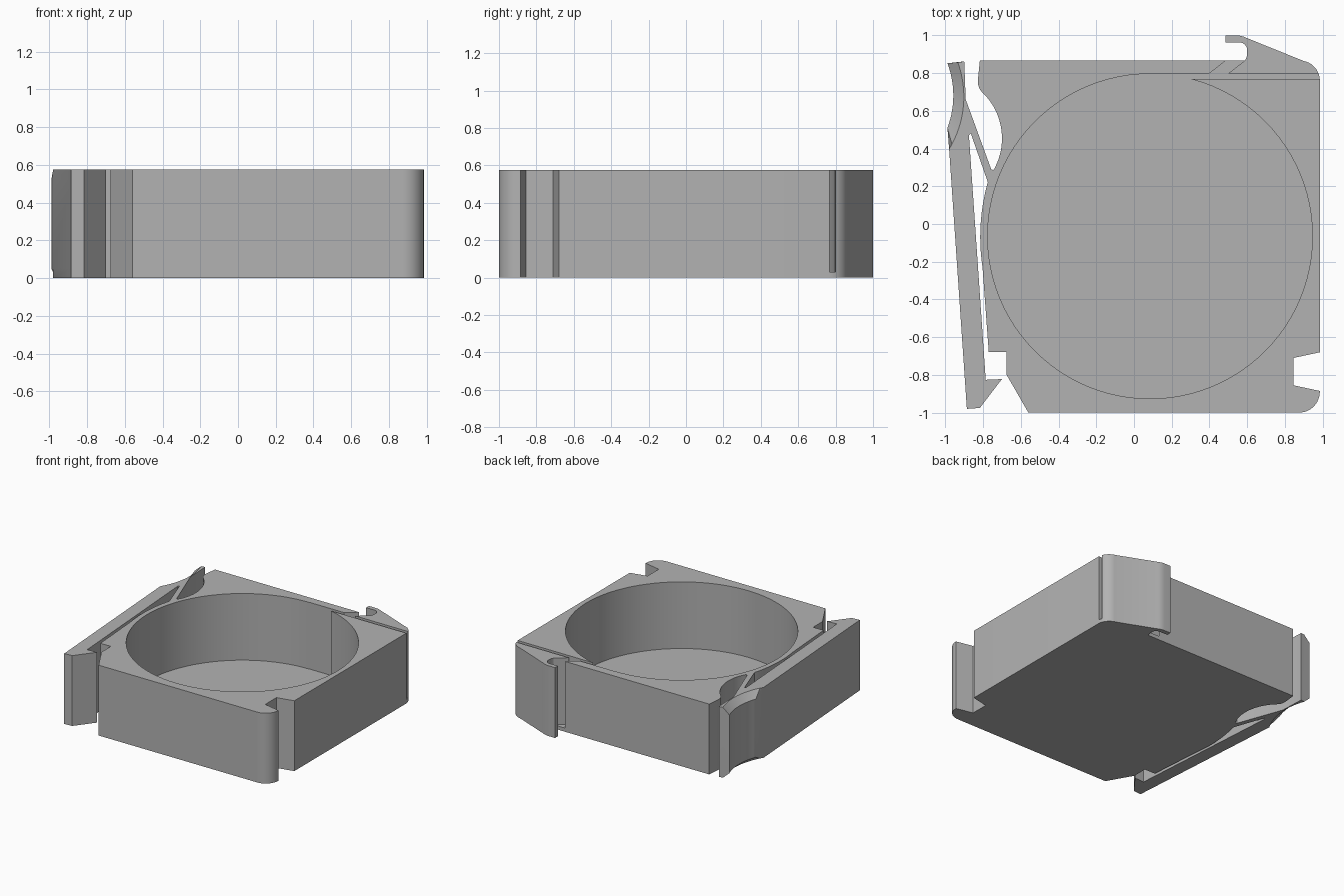
import bpy, bmesh, math
from mathutils import Vector

if "Cube" in bpy.data.objects:
    bpy.data.objects.remove(bpy.data.objects["Cube"], do_unlink=True)

HEIGHT, FLOOR, CHAMFER = 0.575, 0.03, 0.05

grey = bpy.data.materials.new("plain_grey")
grey.use_nodes = True
grey.diffuse_color = (0.45, 0.45, 0.45, 1)
grey.node_tree.nodes["Principled BSDF"].inputs["Base Color"].default_value = (0.45, 0.45, 0.45, 1)


def arc(a, b, c, n=12):
    """n + 1 points on the circle through a, b and c, from a to c."""
    (ax, ay), (bx, by), (cx, cy) = a, b, c
    d = 2 * (ax * (by - cy) + bx * (cy - ay) + cx * (ay - by))
    sa, sb, sc = ax * ax + ay * ay, bx * bx + by * by, cx * cx + cy * cy
    ox = (sa * (by - cy) + sb * (cy - ay) + sc * (ay - by)) / d
    oy = (sa * (cx - bx) + sb * (ax - cx) + sc * (bx - ax)) / d
    r = math.hypot(ax - ox, ay - oy)
    t0, t1 = math.atan2(ay - oy, ax - ox), math.atan2(cy - oy, cx - ox)
    sweep = (t1 - t0) % math.tau
    if d < 0:
        sweep -= math.tau
    return [(ox + r * math.cos(t0 + sweep * i / n),
             oy + r * math.sin(t0 + sweep * i / n)) for i in range(n + 1)]


def loft(name, layers):
    """Solid through (outline, z) layers with equal point counts."""
    bm = bmesh.new()
    rings = [[bm.verts.new((x, y, z)) for x, y in pts] for pts, z in layers]
    n = len(rings[0])
    bm.faces.new(rings[0][::-1])
    bm.faces.new(rings[-1])
    for low, high in zip(rings, rings[1:]):
        for i in range(n):
            j = (i + 1) % n
            bm.faces.new((low[i], low[j], high[j], high[i]))
    bmesh.ops.recalc_face_normals(bm, faces=bm.faces)
    mesh = bpy.data.meshes.new(name)
    bm.to_mesh(mesh)
    bm.free()
    mesh.materials.append(grey)
    obj = bpy.data.objects.new(name, mesh)
    bpy.context.collection.objects.link(obj)
    return obj


def activate(obj):
    bpy.ops.object.select_all(action='DESELECT')
    obj.select_set(True)
    bpy.context.view_layer.objects.active = obj


def cut(obj, cutter):
    mod = obj.modifiers.new("cut", 'BOOLEAN')
    mod.operation, mod.solver, mod.object = 'DIFFERENCE', 'EXACT', cutter
    activate(obj)
    bpy.ops.object.modifier_apply(modifier=mod.name)
    bpy.data.objects.remove(cutter, do_unlink=True)


# Box body: rounded front corner, side notch, hook, scallop, lever clearance
hinge = [(-0.745, 0.285), (-0.775, 0.222)]
outline = [(-0.56, -1)]
outline += arc((0.875, -1), (0.955, -0.965), (0.985, -0.885))
outline += [(0.845, -0.855), (0.845, -0.71), (0.985, -0.68)]
outline += arc((0.985, 0.765), (0.963, 0.825), (0.90, 0.864))
outline += arc((0.60, 0.985), (0.575, 0.995), (0.545, 1.0), 5)
outline += [(0.485, 1.0), (0.485, 0.963)]
outline += arc((0.558, 0.963), (0.59, 0.948), (0.60, 0.915), 8)
outline += [(0.60, 0.894), (0.59, 0.868), (-0.817, 0.868)]
outline += arc((-0.828, 0.76), (-0.82, 0.72), (-0.796, 0.69), 6)
outline += arc((-0.796, 0.69), (-0.70, 0.46), hinge[0], 20)[1:]
outline += arc(hinge[1], (-0.813, 0.0), (-0.803, -0.23), 14)
outline += [(-0.77, -0.678), (-0.675, -0.678), (-0.675, -0.80)]
body = loft("box_body", [(outline, 0), (outline, HEIGHT)])

# Round bowl
circle = [(0.085 + 0.861 * math.cos(math.tau * i / 96),
           -0.065 + 0.861 * math.sin(math.tau * i / 96)) for i in range(96)]
cut(body, loft("bowl_cutter", [(circle, FLOOR), (circle, HEIGHT + 0.1)]))

# Slit that frees the hook from the wall, with its slanted opening
slit = [(0.085, 0.768), (1.1, 0.768), (1.1, 0.798), (0.50, 0.798), (0.59, 0.868),
        (0.58, 0.9), (0.49, 0.9), (0.488, 0.868), (0.40, 0.798), (0.085, 0.798)]
cut(body, loft("slit_cutter", [(slit, FLOOR), (slit, HEIGHT + 0.1)]))

# Latch lever with a hollowed thumb rest, chamfered at its top and bottom
lever = [(-0.886, -0.98), (-0.817, -0.975), (-0.70, -0.822), (-0.786, -0.826),
         (-0.875, 0.47), (-0.865, 0.48)]
lever += [hinge[1], hinge[0], (-0.757, 0.29), (-0.892, 0.66), (-0.90, 0.862)]
root = (-0.98, 0.397)
outer = lever + arc((-0.989, 0.852), (-0.958, 0.69), (-0.989, 0.51), 15) + [root]
inner = lever + arc((-0.934, 0.857), (-0.902, 0.677), root, 16)
latch = loft("latch_lever", [(inner, 0), (outer, CHAMFER),
                             (outer, HEIGHT - CHAMFER), (inner, HEIGHT)])

for part in (body, latch):
    activate(part)
    bpy.ops.object.shade_smooth_by_angle(angle=math.radians(25))
